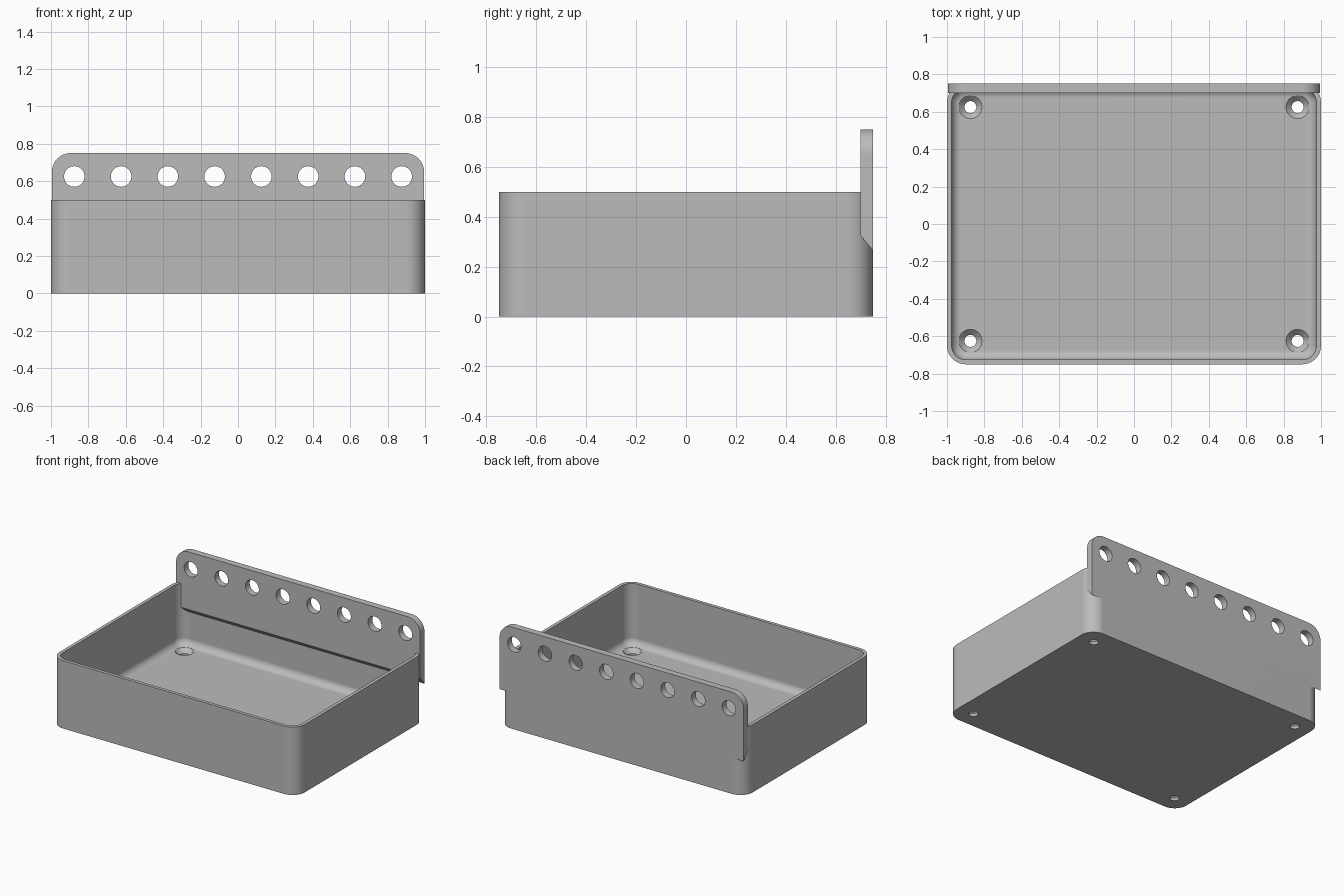
import bpy, bmesh, math
from mathutils import Matrix

if "Cube" in bpy.data.objects:
    bpy.data.objects.remove(bpy.data.objects["Cube"], do_unlink=True)

HALF_X, HALF_Y, HEIGHT = 1.0, 0.75, 0.5
WALL, FLOOR, CORNER, FILLET = 0.025, 0.05, 0.1, 0.05

grey = bpy.data.materials.new("plain grey")
grey.use_nodes = True
grey.diffuse_color = (0.5, 0.5, 0.5, 1)
grey.node_tree.nodes["Principled BSDF"].inputs["Base Color"].default_value = (0.5, 0.5, 0.5, 1)


def make_object(name, bm):
    bmesh.ops.recalc_face_normals(bm, faces=bm.faces)
    mesh = bpy.data.meshes.new(name)
    bm.to_mesh(mesh)
    bm.free()
    mesh.materials.append(grey)
    obj = bpy.data.objects.new(name, mesh)
    bpy.context.collection.objects.link(obj)
    return obj


def arc(cx, cy, r, start, steps=12):
    """Quarter circle, counter-clockwise from a start angle in degrees."""
    angles = [math.radians(start + 90 * i / steps) for i in range(steps + 1)]
    return [(cx + r * math.cos(a), cy + r * math.sin(a)) for a in angles]


def loft(name, rings):
    """Solid skinned through closed rings of points and capped at both ends."""
    bm = bmesh.new()
    loops = [[bm.verts.new(p) for p in ring] for ring in rings]
    for a, b in zip(loops, loops[1:]):
        for i in range(len(a)):
            j = (i + 1) % len(a)
            bm.faces.new((a[i], a[j], b[j], b[i]))
    bm.faces.new(loops[0])
    bm.faces.new(loops[-1])
    return make_object(name, bm)


def tray_ring(inset, z):
    x, y, r = HALF_X - inset, HALF_Y - inset, CORNER - inset
    pts = (arc(x - r, y - r, r, 0) + arc(r - x, y - r, r, 90)
           + arc(r - x, r - y, r, 180) + arc(x - r, r - y, r, 270))
    return [(px, py, z) for px, py in pts]


def circle(cx, cy, r, z, n=40):
    return [(cx + r * math.cos(math.tau * i / n), cy + r * math.sin(math.tau * i / n), z)
            for i in range(n)]


def combine(target, tool, operation):
    mod = target.modifiers.new(operation, 'BOOLEAN')
    mod.operation, mod.solver, mod.object = operation, 'EXACT', tool
    bpy.context.view_layer.objects.active = target
    bpy.ops.object.modifier_apply(modifier=mod.name)
    bpy.data.objects.remove(tool, do_unlink=True)


# Open tray with a filleted inside floor
rings = [tray_ring(0, 0), tray_ring(0, HEIGHT), tray_ring(WALL, HEIGHT)]
for i in range(9):
    a = math.pi / 2 * i / 8
    rings.append(tray_ring(WALL + FILLET * (1 - math.cos(a)), FLOOR + FILLET * (1 - math.sin(a))))
tray = loft("tray_with_hanging_panel", rings)

# Tall back panel with rounded top corners and a slanted underside
PANEL_X, TOP, ROUND = 0.995, 0.75, 0.1
panel_rings = []
for y, low in ((HALF_Y - 0.05, 0.325), (HALF_Y, 0.265)):
    outline = [(-PANEL_X, low), (PANEL_X, low)]
    outline += arc(PANEL_X - ROUND, TOP - ROUND, ROUND, 0)
    outline += arc(ROUND - PANEL_X, TOP - ROUND, ROUND, 90)
    panel_rings.append([(x, y, z) for x, z in outline])
combine(tray, loft("panel", panel_rings), 'UNION')

# Row of hanging holes through the panel
for i in range(8):
    cutter = loft("panel_hole", [circle(0, 0, 0.055, -0.1), circle(0, 0, 0.055, 0.1)])
    cutter.data.transform(Matrix.Translation((-0.875 + 0.25 * i, 0.725, 0.625))
                          @ Matrix.Rotation(math.pi / 2, 4, 'X'))
    combine(tray, cutter, 'DIFFERENCE')

# Countersunk screw holes in the floor corners
for x in (-0.875, 0.875):
    for y in (-0.625, 0.625):
        profile = ((0.032, -0.05), (0.032, 0.02), (0.062, FLOOR), (0.062, 0.15))
        combine(tray, loft("screw_hole", [circle(x, y, r, z) for r, z in profile]), 'DIFFERENCE')

# Smooth curves, crisp edges
bpy.ops.object.select_all(action='DESELECT')
tray.select_set(True)
bpy.context.view_layer.objects.active = tray
bpy.ops.object.shade_smooth_by_angle(angle=math.radians(30))
weighted = tray.modifiers.new("clean shading", 'WEIGHTED_NORMAL')
weighted.keep_sharp = True
